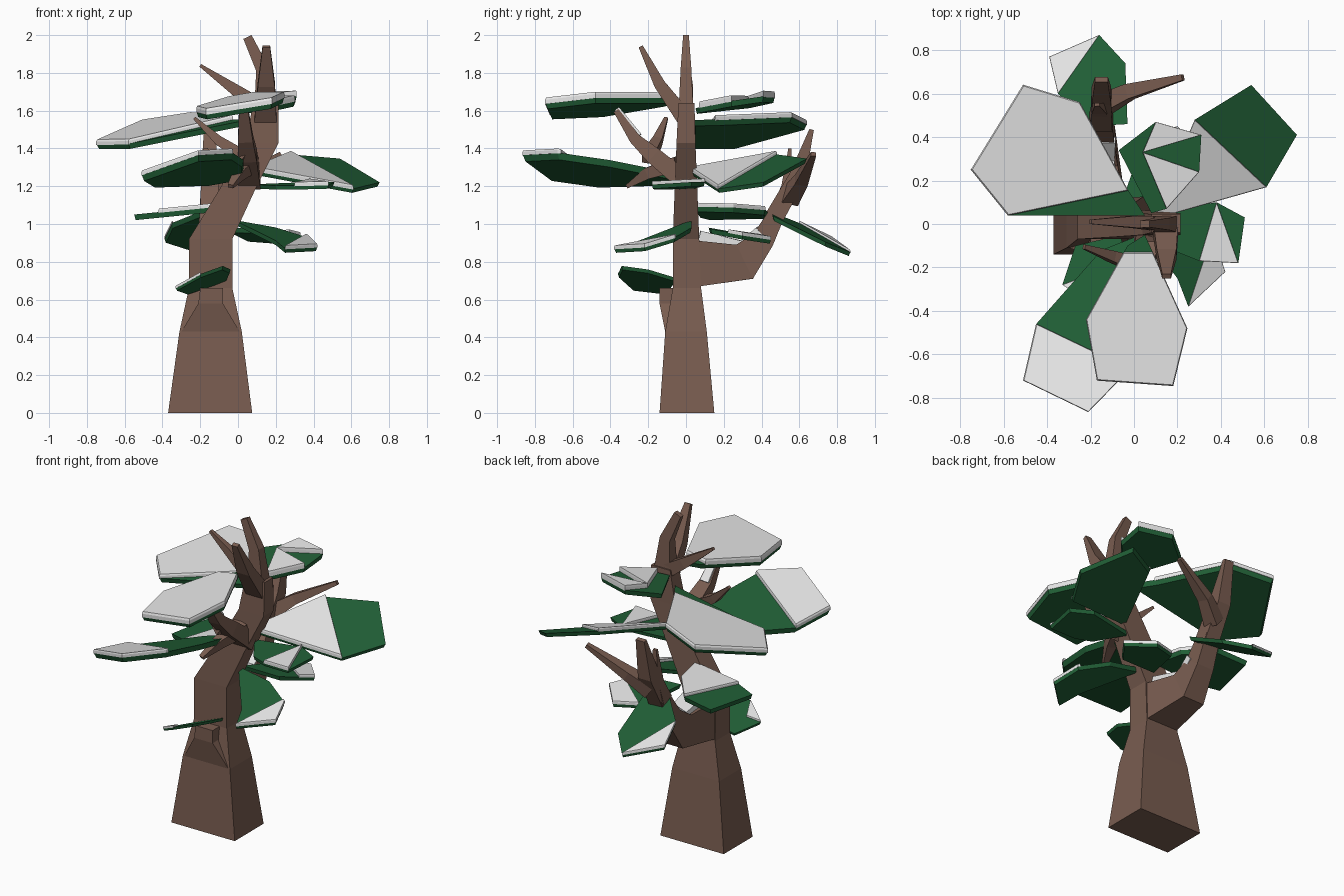
import bpy, bmesh
from mathutils import Vector


def material(name, rgb):
    m = bpy.data.materials.new(name)
    m.diffuse_color = (*rgb, 1)
    return m


BARK = material("bark_brown", (0.19, 0.108, 0.08))
GREEN = material("needle_green", (0.015, 0.115, 0.037))
SNOW = material("snow_white", (0.8, 0.8, 0.8))


def loft(name, rings, mat):
    """Skin a closed solid through rings that share a point count."""
    bm = bmesh.new()
    loops = [[bm.verts.new(p) for p in ring] for ring in rings]
    n = len(loops[0])
    for a, b in zip(loops, loops[1:]):
        for i in range(n):
            j = (i + 1) % n
            bm.faces.new((a[i], a[j], b[j], b[i]))
    bm.faces.new(loops[0])
    bm.faces.new(loops[-1])
    bmesh.ops.recalc_face_normals(bm, faces=bm.faces)
    me = bpy.data.meshes.new(name)
    bm.to_mesh(me)
    bm.free()
    me.materials.append(mat)
    ob = bpy.data.objects.new(name, me)
    bpy.context.collection.objects.link(ob)
    return ob


def box_stack(name, rows, mat):
    """Rows are x0, x1, y0, y1, z."""
    return loft(name, [[(a, c, z), (b, c, z), (b, d, z), (a, d, z)]
                       for a, b, c, d, z in rows], mat)


def limb(name, path, side, mat=BARK):
    """Four-sided tapering limb; path rows are x, y, z, half width, half height."""
    pts = [Vector(p[:3]) for p in path]
    rings = []
    for i, p in enumerate(path):
        t = Vector((0, 0, 0))
        if i > 0:
            t += (pts[i] - pts[i - 1]).normalized()
        if i < len(pts) - 1:
            t += (pts[i + 1] - pts[i]).normalized()
        t.normalize()
        s = Vector(side)
        s = (s - t * s.dot(t)).normalized()
        u = t.cross(s)
        w, h = s * p[3], u * p[4]
        rings.append([pts[i] - w - h, pts[i] + w - h, pts[i] + w + h, pts[i] - w + h])
    return loft(name, rings, mat)


def clip(poly, p, q):
    """Keep the part of the outline to the left of the line p to q."""
    def d(v):
        return (q[0] - p[0]) * (v[1] - p[1]) - (q[1] - p[1]) * (v[0] - p[0])
    out = []
    for a, b in zip(poly, poly[1:] + poly[:1]):
        da, db = d(a), d(b)
        if da >= 0:
            out.append(a)
        if da * db < 0:
            k = da / (da - db)
            out.append((a[0] + k * (b[0] - a[0]), a[1] + k * (b[1] - a[1])))
    return out


def bough(name, plane, poly, caps, thick=0.03, snow=0.02):
    """Tilted green pad; each cap is a snow line (2 points) or a snow outline."""
    c, a, b = plane

    def ring(outline, dz, k=1.0):
        cx = sum(v[0] for v in outline) / len(outline)
        cy = sum(v[1] for v in outline) / len(outline)
        pts = [(cx + (x - cx) * k, cy + (y - cy) * k) for x, y in outline]
        return [(x, y, c + a * x + b * y + dz) for x, y in pts]
    loft(name, [ring(poly, -thick, 0.96), ring(poly, 0)], GREEN)
    for cap in caps:
        shape = clip(poly, *cap) if len(cap) == 2 else cap
        loft(name + "_snow", [ring(shape, -0.004, 1.004), ring(shape, snow * 0.6, 1.004),
                              ring(shape, snow, 0.985)], SNOW)


# Trunk and the knot on its front
box_stack("trunk", [
    (-.37, .075, -.14, .15, 0), (-.31, .02, -.11, .11, .43),
    (-.26, -.03, -.07, .08, .66), (-.26, -.03, -.07, .07, .92),
    (-.10, .09, -.06, .06, 1.18), (.04, .215, -.05, .05, 1.43),
    (.08, .215, -.04, .045, 1.64)], BARK)
box_stack("trunk_knot", [(-.30, .01, -.11, 0, .43), (-.21, -.08, -.14, 0, .58),
                         (-.20, -.08, -.14, 0, .66)], BARK)

# Bare prongs at the top
limb("top_prong_centre", [(.145, 0, 1.58, .06, .04), (.13, 0, 1.82, .035, .028),
                          (.05, 0, 1.99, .024, .015)], (1, 0, 0))
limb("top_prong_front", [(.145, 0, 1.55, .06, .045), (.15, -.14, 1.74, .045, .03),
                         (.15, -.24, 1.94, .02, .012)], (1, 0, 0))
limb("top_prong_left", [(.15, 0, 1.6, .035, .045), (0, .01, 1.7, .028, .032),
                        (-.2, .01, 1.84, .01, .008)], (0, 1, 0))

# Rear branch and its forks
limb("rear_branch", [(-.145, .03, .79, .115, .125), (-.15, .31, .80, .075, .10),
                     (-.15, .41, .92, .06, .06), (-.15, .50, 1.09, .05, .04)], (1, 0, 0))
limb("rear_fork_tall", [(-.15, .47, 1.04, .05, .05), (-.15, .59, 1.25, .045, .045),
                        (-.15, .665, 1.5, .03, .012)], (1, 0, 0))
limb("rear_fork_upright", [(-.16, .48, 1.05, .045, .035), (-.16, .53, 1.2, .035, .025),
                           (-.17, .55, 1.4, .012, .008)], (1, 0, 0))
limb("rear_fork_right", [(-.14, .55, 1.14, .045, .045), (-.02, .61, 1.23, .035, .03),
                         (.225, .675, 1.37, .014, .012)], (0, 1, 0))
limb("rear_branch_snow", [(-.145, .07, .935, .07, .03), (-.15, .30, .885, .06, .028),
                          (-.14, .39, .965, .055, .025)], (1, 0, 0), SNOW)

# Front branch and its spurs
limb("front_branch", [(.06, 0, 1.22, .06, .05), (.05, -.17, 1.36, .05, .045),
                      (.04, -.27, 1.45, .04, .03), (.03, -.37, 1.6, .025, .015)], (1, 0, 0))
limb("front_spur_left", [(.04, -.2, 1.35, .035, .035), (-.1, -.15, 1.44, .025, .025),
                         (-.23, -.105, 1.56, .01, .008)], (0, 1, 0))
limb("front_spur_low", [(.06, -.04, 1.32, .05, .04), (.01, -.2, 1.27, .03, .03),
                        (-.04, -.31, 1.2, .015, .01)], (1, 0, 0))
limb("front_branch_snow", [(.04, -.25, 1.465, .03, .018), (.03, -.365, 1.61, .022, .014)],
     (1, 0, 0), SNOW)

# Foliage pads: plane (height, x slope, y slope), outline, snow areas
bough("bough_top_front", (1.665, .17, .075),
      [(.05, -.05), (-.03, -.1), (-.22, -.44), (-.17, -.72), (.18, -.745), (.245, -.48)],
      [((.3, -.13), (-.3, -.13))], .03, .03)
bough("bough_top_left", (1.535, .2, .15),
      [(.05, .04), (-.03, .16), (-.25, .56), (-.51, .64), (-.75, .25), (-.58, .04)],
      [((-.58, .04), (-.05, .15))], .03, .024)
bough("bough_right", (1.30, -.27, .3),
      [(.08, .02), (.61, .17), (.75, .41), (.54, .64), (.28, .48)],
      [((.28, .48), (.61, .17))[::-1]], .025, .02)
bough("bough_front_left", (1.25, .26, -.2),
      [(.03, -.05), (-.15, -.12), (-.45, -.46), (-.51, -.72), (-.21, -.865),
       (-.03, -.68), (.03, -.4)],
      [((.03, -.69), (-.45, -.46))], .035, .022)
bough("bough_top_rear", (1.60, .06, .14),
      [(.08, .05), (.15, .07), (.3, .24), (.31, .41), (.1, .47), (-.07, .34)],
      [[(.04, .33), (.31, .41), (.1, .47)], [(.15, .07), (.3, .24), (.04, .33)]], .03, .03)
bough("bough_rear_low", (1.27, -.1, -.5),
      [(-.2, .45), (-.03, .46), (-.04, .74), (-.16, .87), (-.39, .77), (-.35, .6)],
      [((-.35, .6), (-.16, .87))], .025, .012)
bough("bough_side", (1.205, .03, .06),
      [(.08, .05), (.2, -.13), (.3, -.17), (.48, -.18), (.51, .03), (.38, .1)],
      [[(.3, -.17), (.48, -.18), (.38, .1)]], .022, .018)
bough("bough_right_low", (1.01, -.18, .25),
      [(-.02, .03), (.2, -.25), (.25, -.38), (.42, -.22), (.37, -.06), (.2, .03)],
      [((.25, -.38), (.36, -.05))[::-1]], .025, .016)
bough("bough_left_low", (.725, .4, -.25),
      [(-.06, -.05), (-.27, -.1), (-.33, -.28), (-.2, -.36), (-.08, -.34), (-.04, -.2)],
      [[(-.33, -.28), (-.2, -.36), (-.25, -.25)]], .018, .01)
bough("bough_left", (1.105, .1, 0),
      [(-.1, .05), (-.14, .25), (-.28, .42), (-.48, .44), (-.55, .12), (-.42, .07)],
      [((-.42, .07), (-.28, .42))[::-1]], .03, .018)
bough("bough_rear_right", (1.0, -.02, -.17),
      [(-.05, .12), (.2, .13), (.33, .3), (.2, .45), (.05, .4)],
      [((.05, .4), (.3, .2))], .025, .015)
